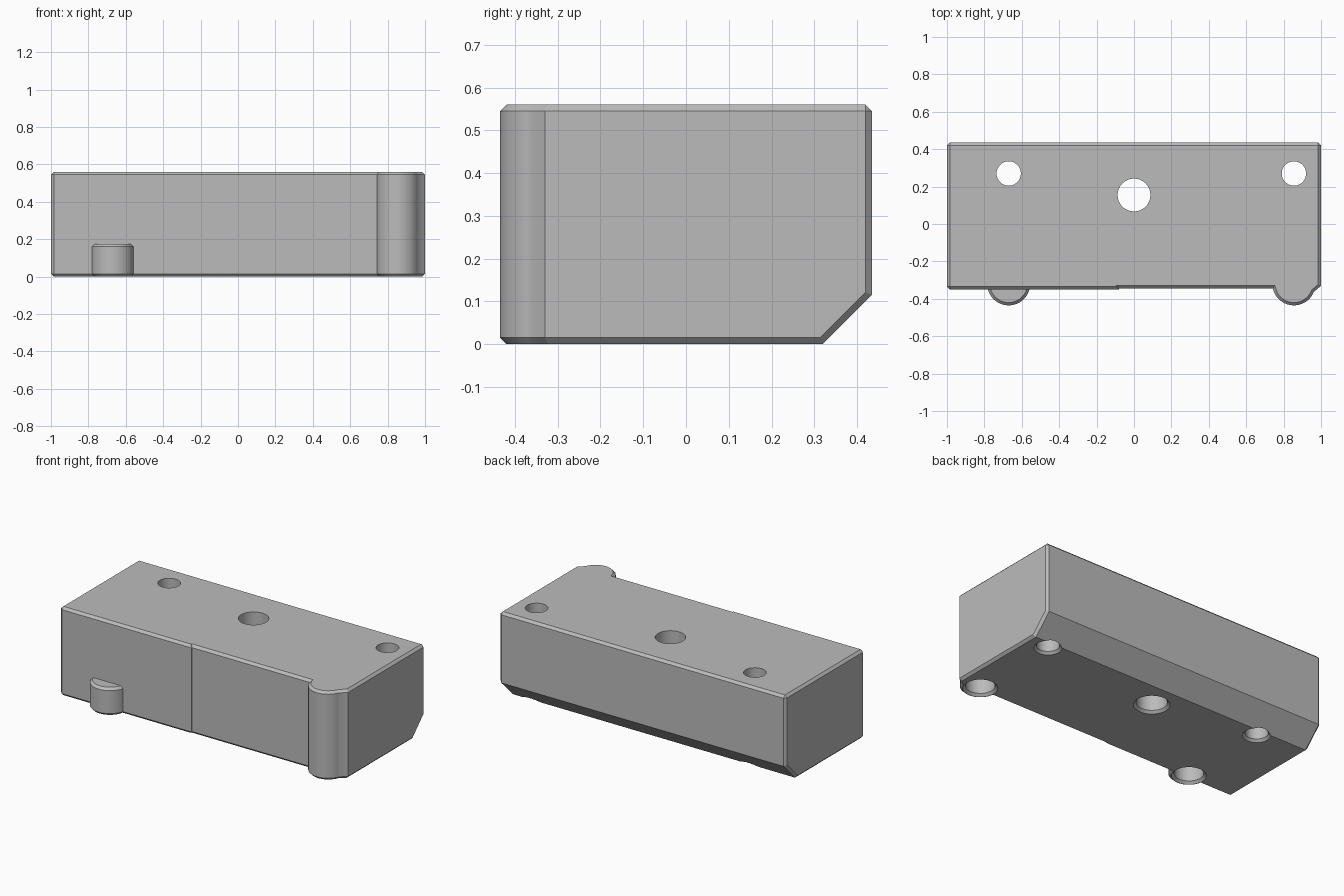
import bpy, bmesh, math
from mathutils import Vector

cube = bpy.data.objects.get("Cube")
if cube:
    bpy.data.objects.remove(cube, do_unlink=True)

H = 0.56          # body height
C = 0.015         # chamfer size
BACK = 0.435
BUMP_R, BUMP_Y = 0.115, -0.32
LEFT_X, RIGHT_X = -0.67, 0.855

grey = bpy.data.materials.new("plain grey")
grey.use_nodes = True
grey.diffuse_color = (0.5, 0.5, 0.5, 1)
bsdf = next(n for n in grey.node_tree.nodes if n.type == "BSDF_PRINCIPLED")
bsdf.inputs["Base Color"].default_value = grey.diffuse_color


def finish(name, bm):
    bmesh.ops.recalc_face_normals(bm, faces=bm.faces)
    mesh = bpy.data.meshes.new(name)
    bm.to_mesh(mesh)
    bm.free()
    mesh.materials.append(grey)
    obj = bpy.data.objects.new(name, mesh)
    bpy.context.collection.objects.link(obj)
    return obj


def lathe(name, profile, x, y, sides=64):
    """Closed round solid from (radius, z) pairs, bottom to top."""
    bm = bmesh.new()
    rings = []
    for r, z in profile:
        rings.append([bm.verts.new((x + r * math.cos(2 * math.pi * i / sides),
                                    y + r * math.sin(2 * math.pi * i / sides), z))
                      for i in range(sides)])
    for a, b in zip(rings, rings[1:]):
        for i in range(sides):
            j = (i + 1) % sides
            bm.faces.new((a[i], a[j], b[j], b[i]))
    bm.faces.new(rings[0][::-1])
    bm.faces.new(rings[-1])
    return finish(name, bm)


def combine(target, tool, operation):
    mod = target.modifiers.new(tool.name, "BOOLEAN")
    mod.operation = operation
    mod.solver = "EXACT"
    mod.object = tool
    bpy.context.view_layer.objects.active = target
    bpy.ops.object.modifier_apply(modifier=mod.name)
    bpy.data.objects.remove(tool, do_unlink=True)


# Body outline: slightly stepped front, tall round boss at the right corner
arc = [math.radians(192 + (338 - 192) * i / 28) for i in range(29)]
outline = [(-1, -0.35), (-0.08, -0.35), (-0.08, -0.344)]
outline += [(RIGHT_X + BUMP_R * math.cos(a), BUMP_Y + BUMP_R * math.sin(a)) for a in arc]
outline += [(1, -0.33), (1, BACK), (-1, BACK)]

bm = bmesh.new()
base = bm.faces.new([bm.verts.new((x, y, 0)) for x, y in outline])
top = bmesh.ops.extrude_face_region(bm, geom=[base])
bmesh.ops.translate(bm, vec=(0, 0, H),
                    verts=[v for v in top["geom"] if isinstance(v, bmesh.types.BMVert)])

# Sloped cut along the lower back edge
cut = bmesh.ops.bisect_plane(bm, geom=bm.verts[:] + bm.edges[:] + bm.faces[:],
                             plane_co=(0, 0.32, 0), plane_no=(0, 1, -1), clear_outer=True)
bmesh.ops.edgeloop_fill(bm, edges=[e for e in cut["geom_cut"]
                                   if isinstance(e, bmesh.types.BMEdge)])
bmesh.ops.recalc_face_normals(bm, faces=bm.faces)


# Chamfer the rims of the top, the bottom and both ends
def chamfered(e):
    a, b = (v.co for v in e.verts)
    normals = [f.normal for f in e.link_faces]
    if all(abs(n.x) < 0.01 for n in normals) and any(n.y > 0.1 and n.z < -0.1 for n in normals):
        return False
    on_cap = any(abs(n.z) > 0.99 for n in normals)
    on_end = any(abs(n.x) > 0.99 and abs(a.x) > 0.99 and abs(b.x) > 0.99 for n in normals)
    boss_corner = a.x > 0 and a.y < 0 and abs(a.z - b.z) > 0.1
    return on_cap or (on_end and not boss_corner)


bmesh.ops.bevel(bm, geom=[e for e in bm.edges if chamfered(e)], offset=C,
                offset_type="OFFSET", segments=1, profile=0.5,
                affect="EDGES", clamp_overlap=False)
body = finish("mounting_block", bm)

# Short round boss at the front
short_h = 0.175
boss = lathe("short_boss", [(BUMP_R - C, 0), (BUMP_R, C), (BUMP_R, short_h - C),
                            (BUMP_R - C, short_h)], LEFT_X, BUMP_Y)
combine(body, boss, "UNION")

# Holes with a flared lower rim: through holes, then blind boss pockets
holes = [(LEFT_X, 0.27, 0.065, H + 0.1),
         (RIGHT_X, 0.27, 0.065, H + 0.1),
         (0, 0.155, 0.0875, H + 0.1),
         (LEFT_X, BUMP_Y, 0.083, 0.13),
         (RIGHT_X, BUMP_Y, 0.083, 0.5)]
for x, y, r, depth in holes:
    cutter = lathe("hole_cutter", [(r + 2 * C, -C), (r, C), (r, depth)], x, y)
    combine(body, cutter, "DIFFERENCE")

bpy.ops.object.select_all(action="DESELECT")
body.select_set(True)
bpy.context.view_layer.objects.active = body
bpy.ops.object.shade_smooth_by_angle(angle=math.radians(25))
